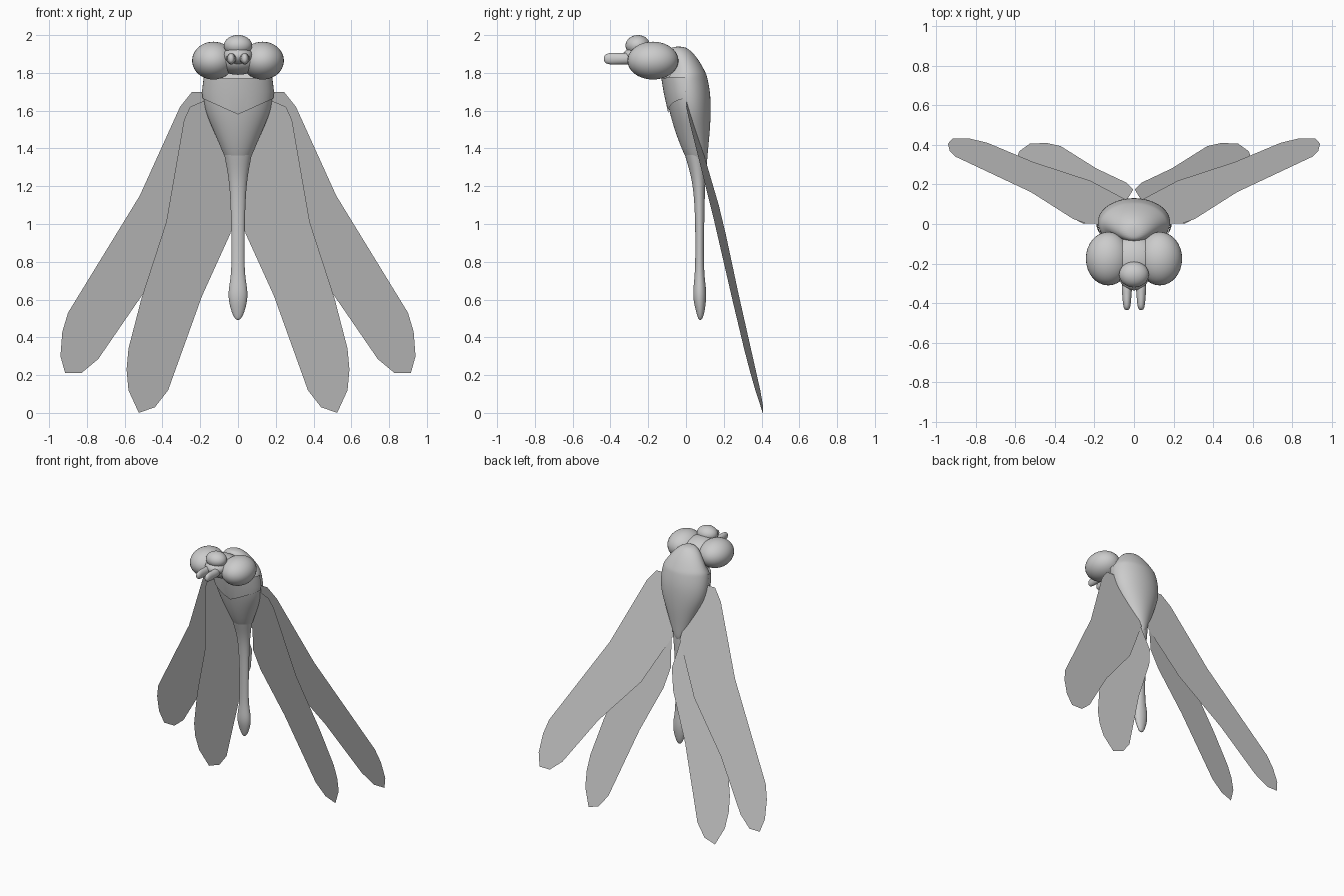
import bpy, bmesh
from math import cos, sin, pi, radians
from mathutils import Vector

old = bpy.data.objects.get("Cube")
if old:
    bpy.data.objects.remove(old, do_unlink=True)

grey = bpy.data.materials.new("plain_grey")
grey.use_nodes = True
grey.diffuse_color = (0.6, 0.6, 0.6, 1)
grey.node_tree.nodes["Principled BSDF"].inputs["Base Color"].default_value = (0.6, 0.6, 0.6, 1)


def add_object(name, bm, smooth=True):
    mesh = bpy.data.meshes.new(name)
    bm.to_mesh(mesh)
    bm.free()
    mesh.materials.append(grey)
    for poly in mesh.polygons:
        poly.use_smooth = smooth
    obj = bpy.data.objects.new(name, mesh)
    bpy.context.collection.objects.link(obj)
    return obj


def loft(rings, sides=24):
    """Stack of ellipses given as (z, half width, front y, back y)."""
    bm = bmesh.new()
    loops = []
    for z, w, front, back in rings:
        mid, depth = (front + back) / 2, (back - front) / 2
        loops.append([bm.verts.new((w * cos(2 * pi * i / sides),
                                    mid + depth * sin(2 * pi * i / sides), z))
                      for i in range(sides)])
    for a, b in zip(loops, loops[1:]):
        for i in range(sides):
            j = (i + 1) % sides
            bm.faces.new((a[i], a[j], b[j], b[i]))
    bm.faces.new(loops[0])
    bm.faces.new(loops[-1])
    bmesh.ops.recalc_face_normals(bm, faces=bm.faces)
    return bm


def subdivide(obj, levels=2):
    mod = obj.modifiers.new("smooth", 'SUBSURF')
    mod.levels = mod.render_levels = levels


def mirror(obj):
    obj.modifiers.new("mirror", 'MIRROR').use_clip = True


def ball(name, center, radii, mirrored=False):
    bm = bmesh.new()
    bmesh.ops.create_uvsphere(bm, u_segments=32, v_segments=20, radius=1)
    for v in bm.verts:
        v.co = Vector(c + r * k for c, r, k in zip(center, radii, v.co))
    obj = add_object(name, bm)
    if mirrored:
        mirror(obj)
    return obj


# Thorax, domed at the top and tapering to a point at the back
thorax_rings = [
    (1.94, 0.03, -0.07, -0.01), (1.92, 0.075, -0.09, 0.025), (1.87, 0.12, -0.09, 0.068),
    (1.80, 0.165, -0.09, 0.106), (1.78, 0.178, -0.125, 0.113), (1.70, 0.188, -0.112, 0.13),
    (1.60, 0.178, -0.09, 0.133), (1.50, 0.133, -0.062, 0.128), (1.40, 0.09, -0.025, 0.118),
    (1.33, 0.06, 0.01, 0.112), (1.27, 0.02, 0.05, 0.105)]
subdivide(add_object("thorax", loft(thorax_rings)))

# Slim abdomen with a bulb at its end
subdivide(add_object("abdomen", loft([
    (1.50, 0.10, -0.03, 0.10), (1.40, 0.08, -0.018, 0.10), (1.32, 0.064, 0.008, 0.105),
    (1.22, 0.046, 0.035, 0.102), (1.08, 0.038, 0.047, 0.098), (0.90, 0.035, 0.05, 0.095),
    (0.74, 0.034, 0.048, 0.095), (0.66, 0.05, 0.038, 0.107), (0.60, 0.052, 0.037, 0.108),
    (0.53, 0.034, 0.055, 0.098), (0.49, 0.012, 0.066, 0.085)])))

# Chest collar: front of the thorax, trimmed to a V
bm = loft([(z, w + 0.003, f - 0.007, b) for z, w, f, b in thorax_rings[4:8]], 48)
for co, no in (((0, 0, 0), (-1, 0, 0)), ((0, 0, 0), (0, 1, 0)),
               ((0, 0, 1.58), (0.45, 0, -1)), ((0, 0, 1.779), (0, 0, 1))):
    bmesh.ops.bisect_plane(bm, geom=bm.verts[:] + bm.edges[:] + bm.faces[:],
                           plane_co=co, plane_no=no, clear_outer=True)
mirror(add_object("chest_collar", bm))

# Neck block
bm = bmesh.new()
bmesh.ops.create_cube(bm, size=1)
for v in bm.verts:
    top = v.co.z > 0
    v.co = Vector((v.co.x * (0.19 if top else 0.22), -0.11 + v.co.y * (0.05 if top else 0.09),
                   1.82 if top else 1.77))
add_object("neck", bm, False)

# Head, eyes and brow
ball("head", (0, -0.18, 1.87), (0.13, 0.12, 0.08))
ball("eye", (0.13, -0.175, 1.865), (0.113, 0.135, 0.1), True)
ball("brow", (0, -0.255, 1.945), (0.075, 0.065, 0.055))
ball("face", (0, -0.25, 1.89), (0.08, 0.085, 0.05))

# Paired mouthparts pointing forward
bm = loft([(0, 0.03, -0.035, 0.035), (0.06, 0.026, -0.03, 0.03), (0.11, 0.022, -0.034, 0.034),
           (0.145, 0.018, -0.028, 0.028), (0.155, 0.008, -0.012, 0.012)], 12)
for v in bm.verts:
    x, y, z = v.co
    v.co = Vector((x + 0.036, -0.28 - z, 1.875 + y))
bmesh.ops.recalc_face_normals(bm, faces=bm.faces)
mouth = add_object("mouthpart", bm)
mirror(mouth)
subdivide(mouth, 1)


# Wings: flat outlines (x, z) laid on a plane y = a + b*z + c*x
def wing(name, outline, a, b, c):
    bm = bmesh.new()
    face = bm.faces.new([bm.verts.new((x, a + b * z + c * x, z)) for x, z in outline])
    face.normal_update()
    if face.normal.y < 0:
        face.normal_flip()
    mirror(add_object(name, bm, False))


wing("outer_wing", [
    (0.10, 1.69), (0.185, 1.70), (0.243, 1.70), (0.307, 1.62), (0.52, 1.15), (0.90, 0.53),
    (0.93, 0.43), (0.94, 0.30), (0.915, 0.21), (0.83, 0.21), (0.74, 0.285), (0.51, 0.62),
    (0.22, 0.95), (0.03, 1.30)], 0.492, -0.288, 0.0)
wing("inner_wing", [
    (0.10, 1.63), (0.185, 1.65), (0.254, 1.62), (0.286, 1.55), (0.38, 1.01), (0.51, 0.61),
    (0.58, 0.34), (0.59, 0.23), (0.58, 0.12), (0.525, 0.0), (0.44, 0.03), (0.37, 0.12),
    (0.19, 0.62), (0.04, 0.95), (0.004, 1.10)], 0.472, -0.271, -0.125)
